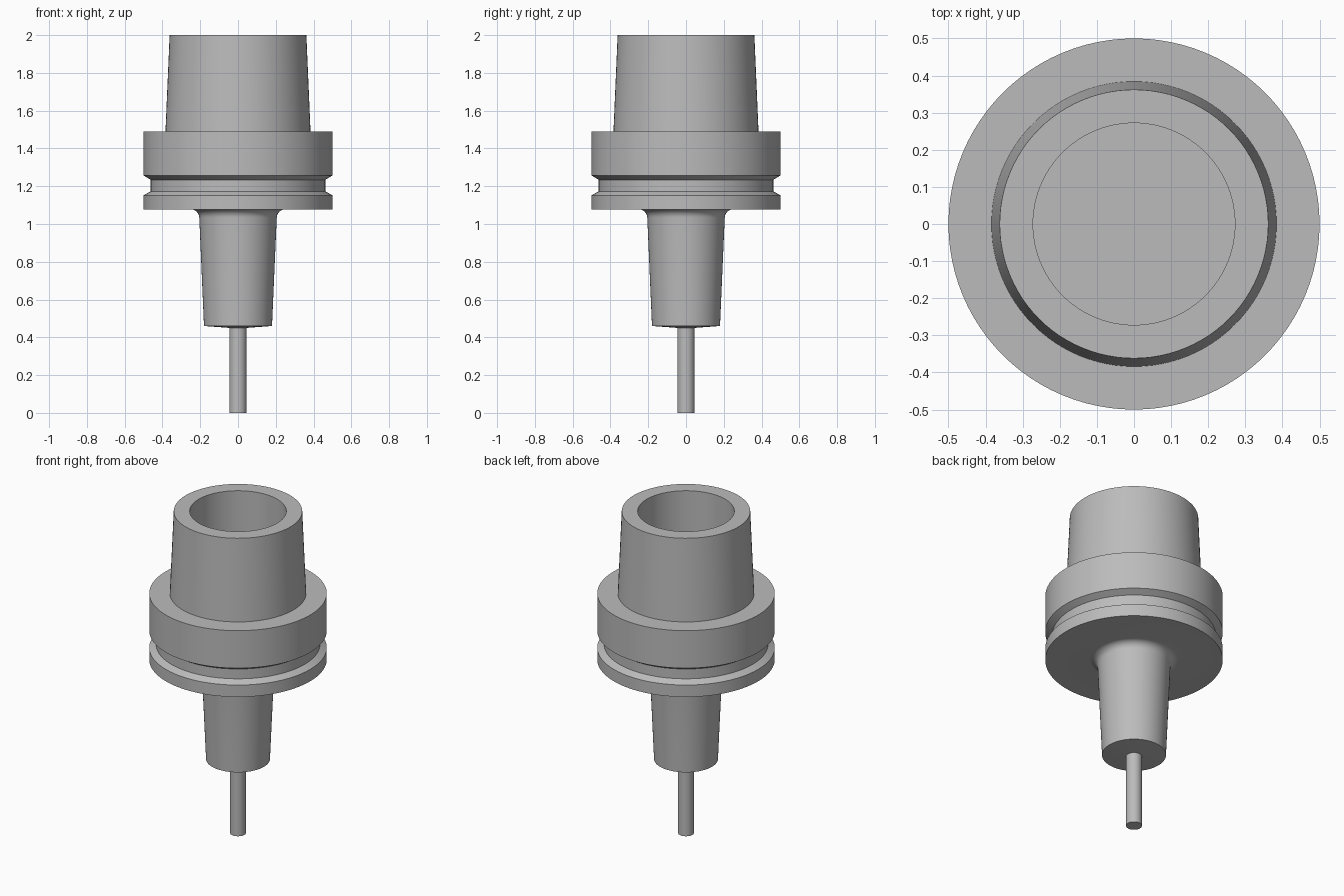
import bpy, bmesh, math

if "Cube" in bpy.data.objects:
    bpy.data.objects.remove(bpy.data.objects["Cube"])

SEGMENTS = 96

steel = bpy.data.materials.new("grey steel")
steel.diffuse_color = (0.5, 0.5, 0.5, 1)
steel.use_nodes = True
steel.node_tree.nodes["Principled BSDF"].inputs["Base Color"].default_value = steel.diffuse_color


def lathe(name, profile):
    """Spin a closed (radius, z) profile, starting and ending on the axis."""
    bm = bmesh.new()
    verts = [bm.verts.new((r, 0, z)) for r, z in profile]
    edges = [bm.edges.new(pair) for pair in zip(verts, verts[1:])]
    bmesh.ops.spin(bm, geom=verts + edges, cent=(0, 0, 0), axis=(0, 0, 1),
                   angle=math.tau, steps=SEGMENTS, use_duplicate=False)
    bmesh.ops.remove_doubles(bm, verts=bm.verts, dist=1e-5)
    bmesh.ops.recalc_face_normals(bm, faces=bm.faces)
    mesh = bpy.data.meshes.new(name)
    bm.to_mesh(mesh)
    bm.free()
    mesh.materials.append(steel)
    obj = bpy.data.objects.new(name, mesh)
    bpy.context.collection.objects.link(obj)
    bpy.ops.object.select_all(action='DESELECT')
    obj.select_set(True)
    bpy.context.view_layer.objects.active = obj
    bpy.ops.object.shade_smooth_by_angle(angle=math.radians(25))
    return obj


# Fillet between the tapered nose and the flange underside
fillet = [(0.25 - 0.045 * math.cos(a), 1.033 + 0.045 * math.sin(a))
          for a in (math.pi / 2 * i / 8 for i in range(9))]

# Holder: conical nose, grooved flange, hollow tapered shank
lathe("tool_holder", [
    (0, 0.45), (0.045, 0.45), (0.18, 0.46),
    *fillet,
    (0.5, 1.078), (0.5, 1.152),
    (0.462, 1.173), (0.462, 1.234),
    (0.5, 1.257), (0.5, 1.49),
    (0.384, 1.49), (0.362, 2.0),
    (0.272, 2.0), (0.272, 1.49), (0, 1.49),
])

# Slim cutting tool held in the nose
lathe("cutting_tool", [(0, 0), (0.045, 0), (0.045, 0.47), (0, 0.47)])
